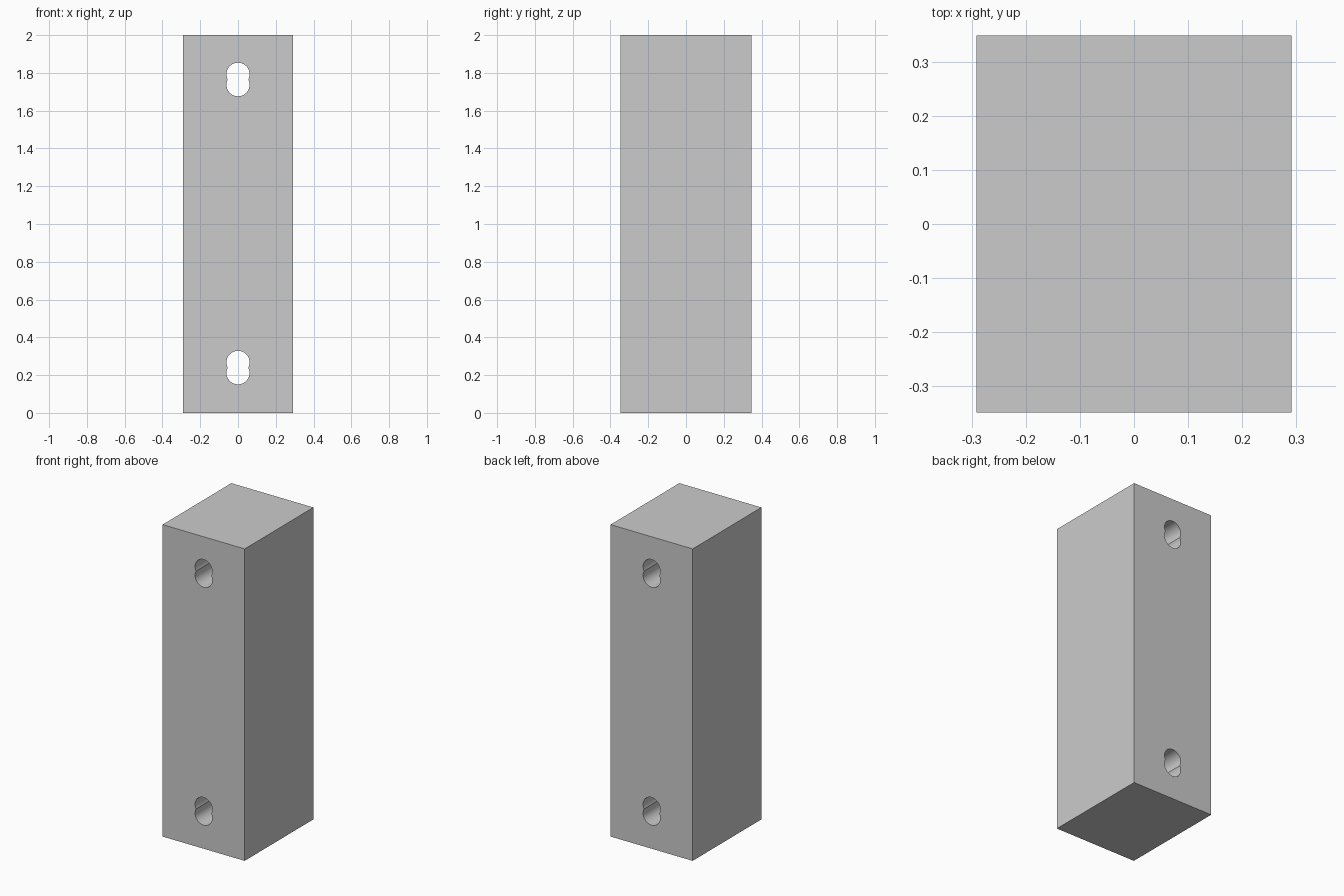
import bpy, bmesh, math

if "Cube" in bpy.data.objects:
    bpy.data.objects.remove(bpy.data.objects["Cube"])

W, D, H = 0.582, 0.696, 2.0      # block size
R, OFF = 0.061, 0.028            # hole radius, half the spacing of the two bores
SEG = 24


def keyhole_cutter(name, z):
    # Outline of two overlapping circles, extruded front to back
    waist = math.asin(OFF / R)
    pts = []
    for sign in (1, -1):
        start = -waist if sign == 1 else math.pi - waist
        sweep = math.pi + 2 * waist
        for i in range(SEG):
            a = start + sweep * i / SEG
            pts.append((R * math.cos(a), z + sign * OFF + R * math.sin(a)))
    bm = bmesh.new()
    face = bm.faces.new([bm.verts.new((x, -D, zz)) for x, zz in pts])
    ext = bmesh.ops.extrude_face_region(bm, geom=[face])
    verts = [v for v in ext["geom"] if isinstance(v, bmesh.types.BMVert)]
    bmesh.ops.translate(bm, verts=verts, vec=(0, 2 * D, 0))
    bmesh.ops.recalc_face_normals(bm, faces=bm.faces)
    mesh = bpy.data.meshes.new(name)
    bm.to_mesh(mesh)
    bm.free()
    obj = bpy.data.objects.new(name, mesh)
    bpy.context.collection.objects.link(obj)
    return obj


# Main block
bpy.ops.mesh.primitive_cube_add(size=1, location=(0, 0, H / 2))
block = bpy.context.object
block.name = "block"
block.scale = (W, D, H)
bpy.ops.object.transform_apply(location=True, rotation=False, scale=True)

# Two mounting holes running through the block
for name, z in (("lower_hole_cutter", 0.240), ("upper_hole_cutter", 1.765)):
    cutter = keyhole_cutter(name, z)
    mod = block.modifiers.new(name, 'BOOLEAN')
    mod.operation = 'DIFFERENCE'
    mod.solver = 'EXACT'
    mod.object = cutter
    bpy.context.view_layer.objects.active = block
    bpy.ops.object.modifier_apply(modifier=mod.name)
    bpy.data.objects.remove(cutter, do_unlink=True)

bpy.ops.object.select_all(action='DESELECT')
block.select_set(True)
bpy.context.view_layer.objects.active = block
bpy.ops.object.shade_smooth_by_angle(angle=math.radians(30))
